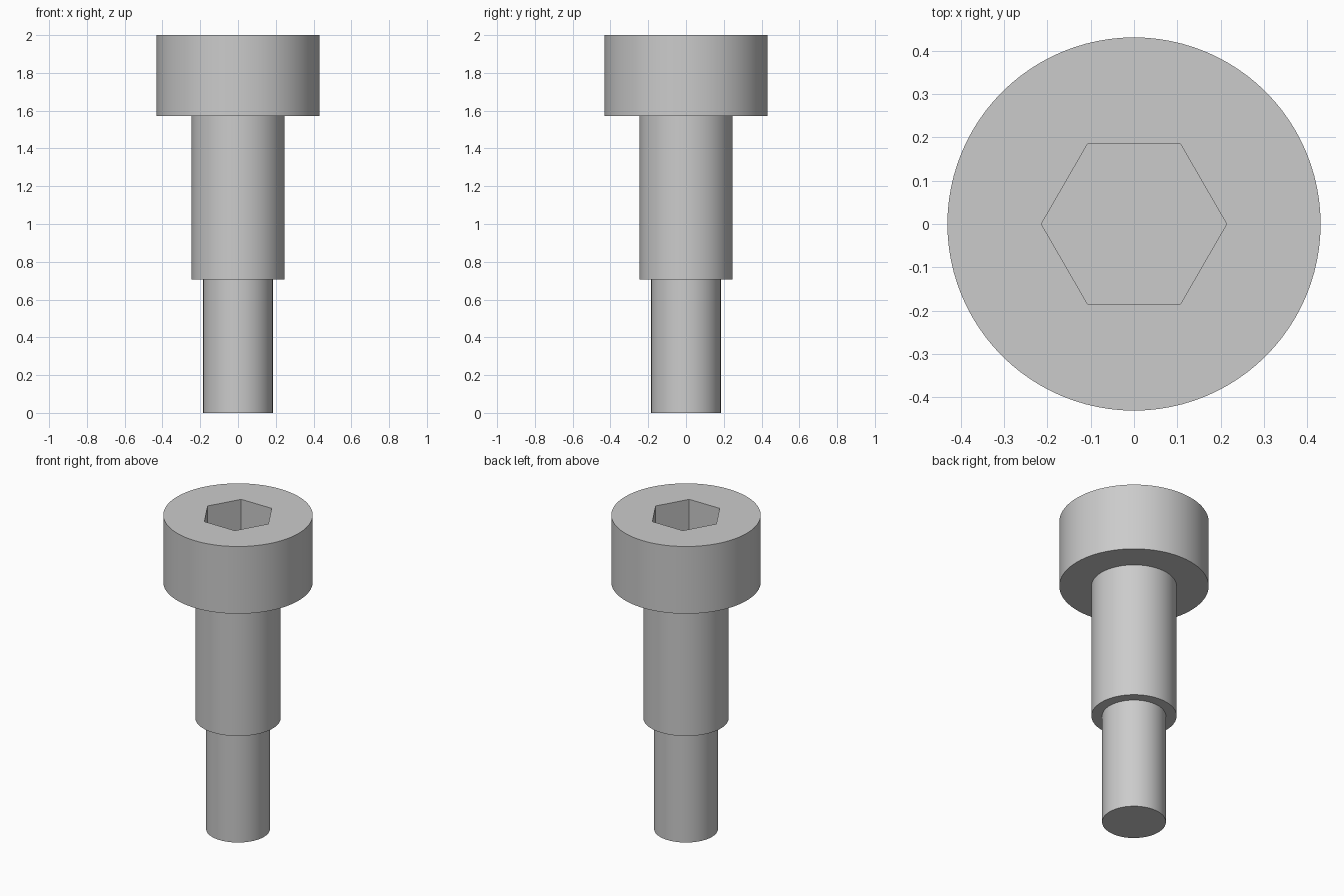
import bpy
import bmesh
from math import cos, sin, tau, radians

SEGMENTS = 96
HEAD_TOP = 2.0
SOCKET_RADIUS = 0.214
SOCKET_DEPTH = 0.22

cube = bpy.data.objects.get("Cube")
if cube:
    bpy.data.objects.remove(cube, do_unlink=True)

steel = bpy.data.materials.new("grey_steel")
steel.use_nodes = True
colour = (0.6, 0.6, 0.6, 1.0)
steel.diffuse_color = colour
steel.node_tree.nodes["Principled BSDF"].inputs["Base Color"].default_value = colour


def ring(bm, radius, z, count):
    """Circle of vertices with its closing edges."""
    verts = [bm.verts.new((radius * cos(tau * i / count),
                           radius * sin(tau * i / count), z)) for i in range(count)]
    edges = [bm.edges.new((verts[i], verts[(i + 1) % count])) for i in range(count)]
    return verts, edges


def stack(bm, profile, count):
    """Join rings of equal side count into a tube; return first and last ring."""
    rings = [ring(bm, r, z, count)[0] for r, z in profile]
    for low, high in zip(rings, rings[1:]):
        for i in range(count):
            j = (i + 1) % count
            bm.faces.new((low[i], low[j], high[j], high[i]))
    return rings[0], rings[-1]


bm = bmesh.new()

# Stepped body: shank, shoulder and head
body = [(0.184, 0.0), (0.184, 0.707), (0.246, 0.707),
        (0.246, 1.572), (0.431, 1.572), (0.431, HEAD_TOP)]
base, rim = stack(bm, body, SEGMENTS)
bm.faces.new(base)

# Hexagonal socket with a flat floor
socket = [(SOCKET_RADIUS, HEAD_TOP - SOCKET_DEPTH), (SOCKET_RADIUS, HEAD_TOP)]
floor, mouth = stack(bm, socket, 6)
bm.faces.new(floor)

# Flat head top, one sector per socket side
span = SEGMENTS // 6
for k in range(6):
    arc = [rim[(k * span + i) % SEGMENTS] for i in range(span + 1)]
    bm.faces.new(arc + [mouth[(k + 1) % 6], mouth[k]])

bmesh.ops.recalc_face_normals(bm, faces=bm.faces[:])
mesh = bpy.data.meshes.new("shoulder_screw")
bm.to_mesh(mesh)
bm.free()
mesh.materials.append(steel)

screw = bpy.data.objects.new("shoulder_screw", mesh)
bpy.context.collection.objects.link(screw)

# Smooth round walls, crisp steps and socket
bpy.ops.object.select_all(action="DESELECT")
screw.select_set(True)
bpy.context.view_layer.objects.active = screw
bpy.ops.object.shade_smooth_by_angle(angle=radians(30))
